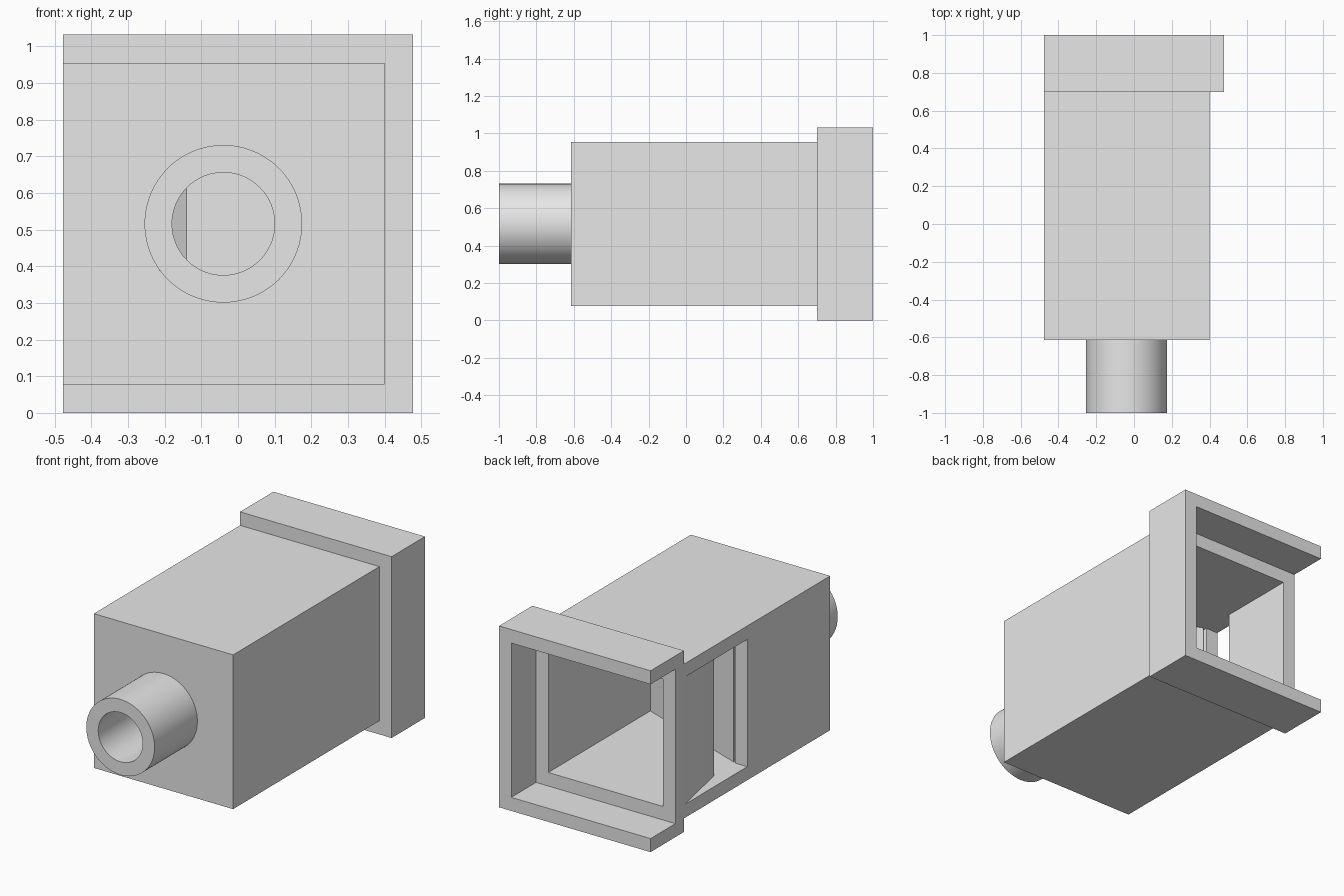
import bpy, bmesh, math
from mathutils import Matrix, Vector

cube = bpy.data.objects.get("Cube")
if cube:
    bpy.data.objects.remove(cube, do_unlink=True)

# Single plain grey
grey = bpy.data.materials.new("plain grey")
grey.use_nodes = True
colour = (0.8, 0.8, 0.8, 1)
grey.diffuse_color = colour
for node in grey.node_tree.nodes:
    if node.type == 'BSDF_PRINCIPLED':
        node.inputs["Base Color"].default_value = colour

WALL = 0.077


def finish(name, bm):
    bmesh.ops.recalc_face_normals(bm, faces=bm.faces)
    mesh = bpy.data.meshes.new(name)
    bm.to_mesh(mesh)
    bm.free()
    mesh.materials.append(grey)
    obj = bpy.data.objects.new(name, mesh)
    bpy.context.collection.objects.link(obj)
    return obj


def prism(name, plan, z0, z1):
    """Plan outline in x, y raised from z0 to z1."""
    bm = bmesh.new()
    face = bm.faces.new([bm.verts.new((x, y, z0)) for x, y in plan])
    lifted = bmesh.ops.extrude_face_region(bm, geom=[face])
    verts = [v for v in lifted["geom"] if isinstance(v, bmesh.types.BMVert)]
    bmesh.ops.translate(bm, verts=verts, vec=(0, 0, z1 - z0))
    return finish(name, bm)


def box(name, x0, x1, y0, y1, z0, z1):
    return prism(name, [(x0, y0), (x1, y0), (x1, y1), (x0, y1)], z0, z1)


def rod(name, radius, y0, y1):
    """Cylinder along y on the mouthpiece axis."""
    bm = bmesh.new()
    place = Matrix.Translation(Vector((-0.04, (y0 + y1) / 2, 0.516)))
    bmesh.ops.create_cone(bm, cap_ends=True, segments=96, radius1=radius,
                          radius2=radius, depth=y1 - y0,
                          matrix=place @ Matrix.Rotation(math.pi / 2, 4, 'X'))
    return finish(name, bm)


def cut(obj, cutters):
    bpy.context.view_layer.objects.active = obj
    for cutter in cutters:
        mod = obj.modifiers.new("cut", 'BOOLEAN')
        mod.operation = 'DIFFERENCE'
        mod.solver = 'EXACT'
        mod.object = cutter
        bpy.ops.object.modifier_apply(modifier=mod.name)


# Solid parts
housing = box("housing", -0.477, 0.40, -0.615, 0.70, WALL, 0.955)
collar = box("collar", -0.477, 0.477, 0.70, 1.0, 0, 1.032)
mouthpiece = rod("mouthpiece", 0.215, -1.0, -0.615)

# Air passage: chamber, narrow slit past the block, rear bore, sloped side window
passage = prism("passage_cutter", [
    (-0.40, -0.54), (0.323, -0.54), (0.323, -0.40), (-0.14, -0.40),
    (-0.386, 0.02), (-0.386, 0.123), (0.323, -0.14), (0.323, 0.9),
    (-0.40, 0.9), (-0.40, 0.32), (-0.477, 0.695), (-0.6, 0.695),
    (-0.6, 0.13), (-0.40, 0.13)], 2 * WALL, 0.955 - WALL)
bore = rod("bore_cutter", 0.14, -1.1, -0.5)
# Collar recess, open on one side
recess = box("recess_cutter", -0.6, 0.40, 0.70 + WALL, 1.1, WALL, 0.955)

cut(housing, [passage, bore])
cut(collar, [passage, recess])
cut(mouthpiece, [bore])

for cutter in (passage, bore, recess):
    bpy.data.objects.remove(cutter, do_unlink=True)

# Smooth round walls, crisp edges
bpy.ops.object.select_all(action='DESELECT')
mouthpiece.select_set(True)
housing.select_set(True)
bpy.context.view_layer.objects.active = mouthpiece
bpy.ops.object.shade_smooth_by_angle(angle=math.radians(30))
